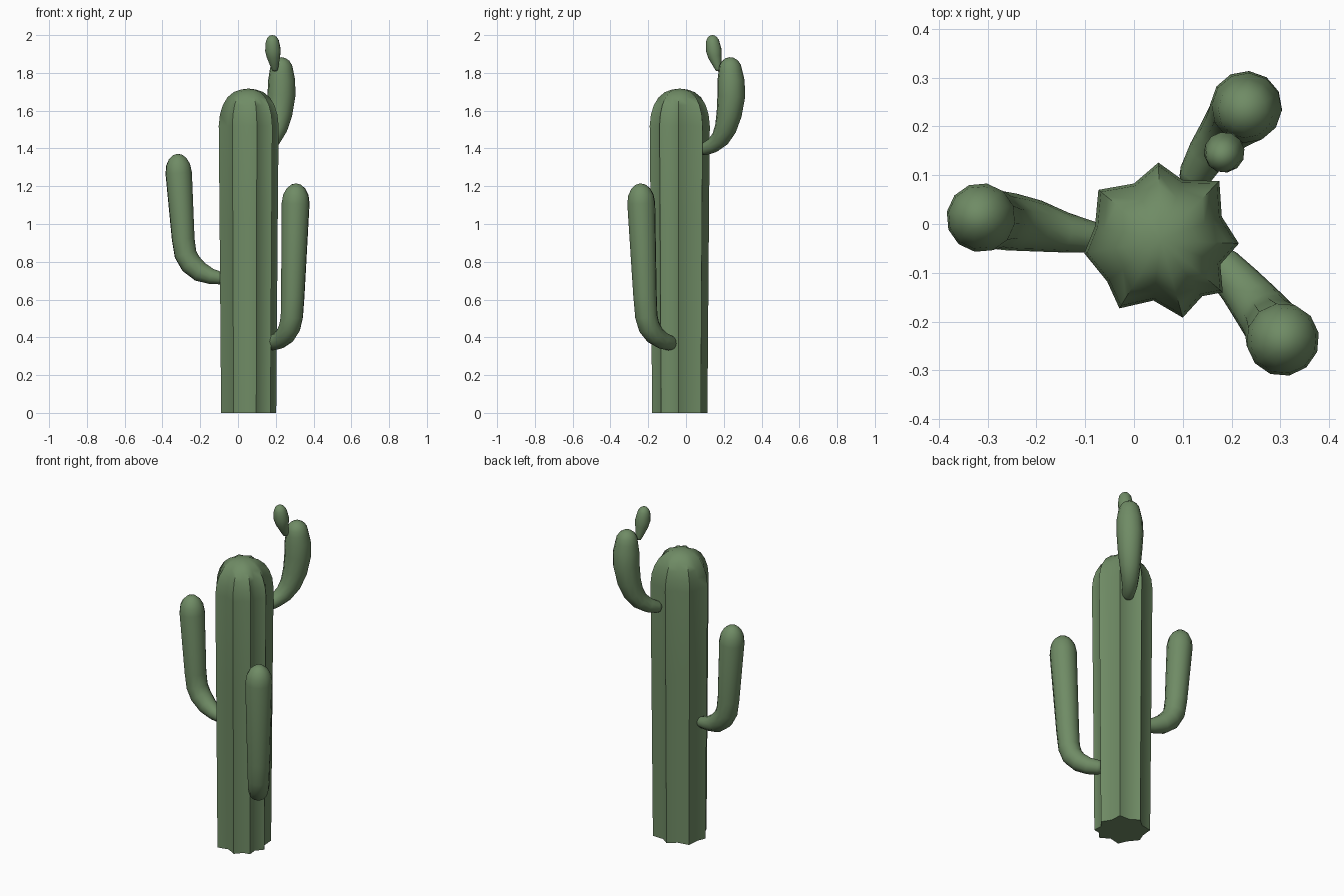
import bpy, bmesh, math
from mathutils import Vector

if "Cube" in bpy.data.objects:
    bpy.data.objects.remove(bpy.data.objects["Cube"])

green = bpy.data.materials.new("cactus_green")
green.diffuse_color = (0.16, 0.26, 0.13, 1)
green.use_nodes = True
green.node_tree.nodes["Principled BSDF"].inputs["Base Color"].default_value = green.diffuse_color


def skin(name, rings, start, end):
    """Join rings of points into a closed smooth mesh with a pole at each end."""
    bm = bmesh.new()
    loops = [[bm.verts.new(p) for p in r] for r in rings]
    n = len(loops[0])
    for a, b in zip(loops, loops[1:]):
        for i in range(n):
            j = (i + 1) % n
            bm.faces.new((a[i], a[j], b[j], b[i]))
    for pole, loop in ((start, loops[0]), (end, loops[-1])):
        v = bm.verts.new(pole)
        for i in range(n):
            bm.faces.new((v, loop[i], loop[(i + 1) % n]))
    bmesh.ops.recalc_face_normals(bm, faces=bm.faces)
    me = bpy.data.meshes.new(name)
    bm.to_mesh(me)
    bm.free()
    ob = bpy.data.objects.new(name, me)
    bpy.context.collection.objects.link(ob)
    me.materials.append(green)
    bpy.ops.object.select_all(action='DESELECT')
    ob.select_set(True)
    bpy.context.view_layer.objects.active = ob
    bpy.ops.object.shade_smooth_by_angle(angle=math.radians(60))
    return ob


def limb(name, path, tip, sides=12):
    """Round tube through (x, y, z, radius) points, domed up to height tip."""
    pts = [Vector(p[:3]) for p in path]
    rad = [p[3] for p in path]
    d0 = (pts[1] - pts[0]).normalized()
    first, r0 = pts[0].copy(), rad[0]
    # rounded root
    pts.insert(0, first - d0 * r0 * 0.5)
    rad.insert(0, r0 * 0.8)
    # rounded tip
    top, d, rt = pts[-1].copy(), (pts[-1] - pts[-2]).normalized(), rad[-1]
    h = (tip - top.z) / d.z
    for a in (25, 48, 70):
        a = math.radians(a)
        pts.append(top + d * h * math.sin(a))
        rad.append(rt * math.cos(a))
    rings, prev, u = [], None, None
    for i, (p, r) in enumerate(zip(pts, rad)):
        t = (pts[min(i + 1, len(pts) - 1)] - pts[max(i - 1, 0)]).normalized()
        if prev is None:
            u = t.cross(Vector((0, 0, 1))).normalized()
        else:
            u = prev.rotation_difference(t) @ u
        v = t.cross(u)
        rings.append([p + (u * math.cos(k * math.tau / sides)
                           + v * math.sin(k * math.tau / sides)) * r for k in range(sides)])
        prev = t
    return skin(name, rings, first - d0 * r0 * 0.8, top + d * h)


# Ribbed trunk: star section scaled up the height, ridge and valley alternating
cx, cy = 0.055, -0.033
star = [(0.05, 0.126), (0.1, 0.09), (0.175, 0.088), (0.18, 0.015),
        (0.215, -0.04), (0.177, -0.083), (0.182, -0.14), (0.14, -0.148),
        (0.1, -0.192), (0.04, -0.157), (-0.03, -0.173), (-0.055, -0.118),
        (-0.102, -0.06), (-0.08, -0.005), (-0.073, 0.07), (0.0, 0.083)]
levels = [(0, 0.92), (0.5, 0.945), (1.0, 0.97), (1.52, 1.0), (1.58, 0.96),
          (1.63, 0.86), (1.67, 0.71), (1.698, 0.5), (1.712, 0.25)]
skin("trunk", [[(cx + (x - cx) * s, cy + (y - cy) * s, z) for x, y in star]
               for z, s in levels], (cx, cy, 0), (cx, cy, 1.717))

# Left arm
limb("left_arm", [(-0.085, -0.027, 0.712, 0.032), (-0.14, -0.018, 0.722, 0.041),
                  (-0.2, -0.004, 0.746, 0.053), (-0.25, 0.004, 0.79, 0.059),
                  (-0.278, 0.008, 0.84, 0.06), (-0.29, 0.01, 0.92, 0.061),
                  (-0.314, 0.013, 1.27, 0.071)], 1.372)

# Right front arm
limb("right_arm", [(0.18, -0.085, 0.37, 0.04), (0.217, -0.125, 0.383, 0.046),
                   (0.25, -0.165, 0.412, 0.053), (0.274, -0.195, 0.455, 0.058),
                   (0.285, -0.21, 0.51, 0.06), (0.29, -0.217, 0.62, 0.063),
                   (0.305, -0.237, 1.11, 0.075)], 1.215)

# Back arm
limb("back_arm", [(0.125, 0.1, 1.397, 0.034), (0.15, 0.143, 1.417, 0.041),
                  (0.179, 0.181, 1.451, 0.049), (0.203, 0.209, 1.505, 0.058),
                  (0.22, 0.228, 1.58, 0.067), (0.23, 0.24, 1.68, 0.074),
                  (0.231, 0.238, 1.76, 0.072), (0.23, 0.235, 1.81, 0.063)], 1.883)

# Small bud on the back arm
limb("bud", [(0.195, 0.171, 1.822, 0.018), (0.192, 0.163, 1.85, 0.026),
             (0.188, 0.153, 1.885, 0.036), (0.185, 0.147, 1.92, 0.042),
             (0.183, 0.143, 1.95, 0.038)], 2.0)
